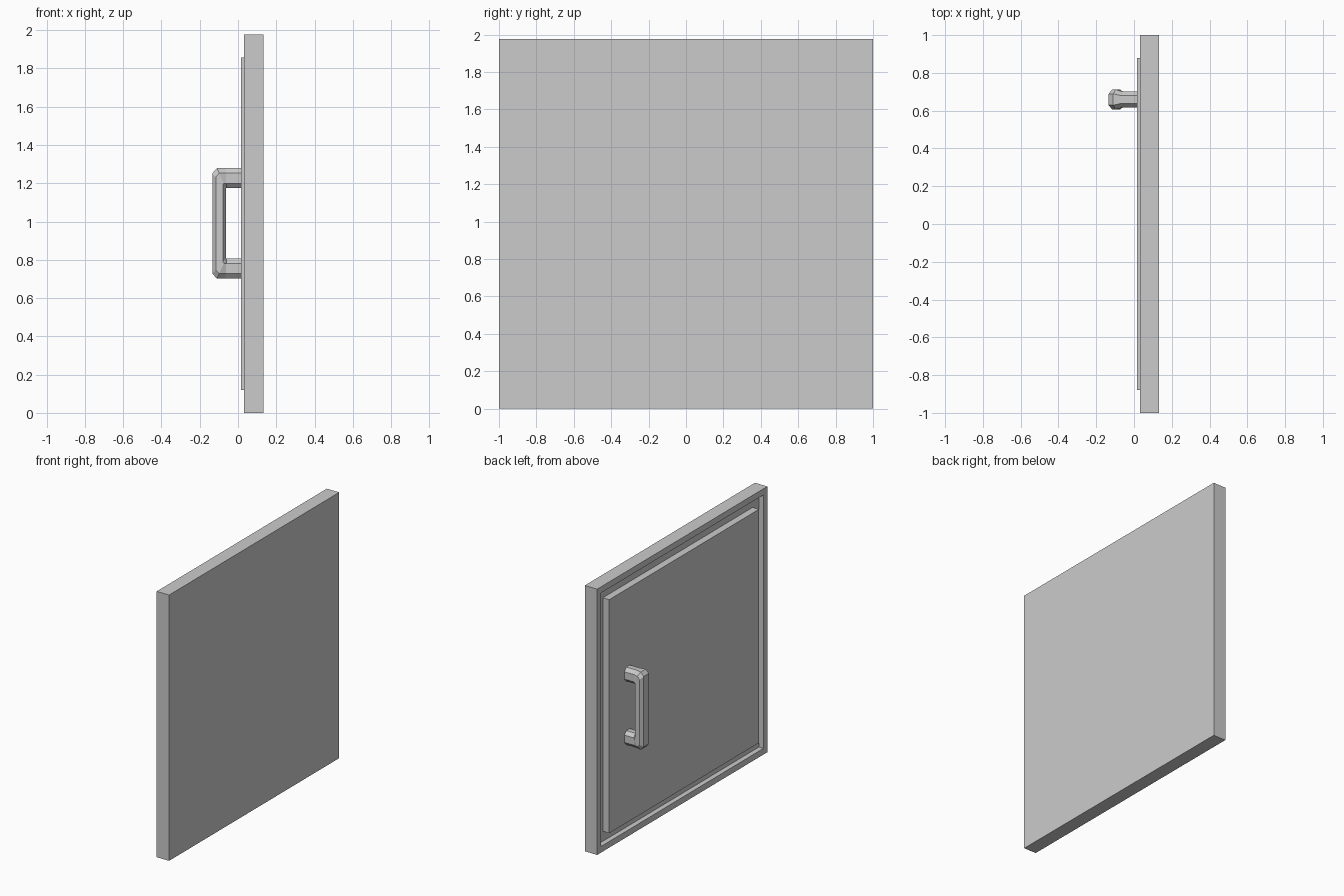
import bpy, bmesh

if "Cube" in bpy.data.objects:
    bpy.data.objects.remove(bpy.data.objects["Cube"])

H = 1.977           # overall height
FRONT, BACK = 0.031, 0.133
FLOOR = 0.068       # bottom of the recess
DOOR = 0.0155       # outer face of the door


def finish(name, bm):
    bmesh.ops.remove_doubles(bm, verts=bm.verts, dist=1e-5)
    bmesh.ops.recalc_face_normals(bm, faces=bm.faces)
    mesh = bpy.data.meshes.new(name)
    bm.to_mesh(mesh)
    bm.free()
    obj = bpy.data.objects.new(name, mesh)
    bpy.context.collection.objects.link(obj)
    return obj


def box(x0, x1, half_y, z0, z1):
    bm = bmesh.new()
    bmesh.ops.create_cube(bm, size=1)
    for v in bm.verts:
        v.co = (x0 if v.co.x < 0 else x1, half_y * 2 * v.co.y,
                z0 if v.co.z < 0 else z1)
    return bm


# Frame: slab with a rectangular recess on the -x side
bm = box(FRONT, BACK, 1.0, 0, H)
bm.normal_update()
face = min(bm.faces, key=lambda f: f.calc_center_median().x)
bmesh.ops.inset_region(bm, faces=[face], thickness=0.065)
rim = bmesh.ops.extrude_discrete_faces(bm, faces=[face])["faces"][0]
for v in rim.verts:
    v.co.x = FLOOR
finish("frame", bm)

# Door panel standing in the recess
finish("door_panel", box(DOOR, FLOOR, 0.88, 0.12, H - 0.12))

# Handle: octagonal section swept through two chamfered corners
Y, MID = 0.659, 0.99
ARM, GRIP = (0.043, 0.02), (0.053, 0.03)
# (outer x, z), (inner x, z), (half width, flat half width)
top = [((0.02, 0.289), (0.02, 0.184), ARM),
       ((-0.065, 0.289), (-0.06, 0.184), ARM),
       ((-0.11, 0.289), (-0.063, 0.184), GRIP),
       ((-0.134, 0.262), (-0.063, 0.184), GRIP)]
bottom = [((o[0], -o[1]), (i[0], -i[1]), w) for o, i, w in reversed(top)]
bm = bmesh.new()
rings = []
for (ox, oz), (ix, iz), (wide, flat) in top + bottom:
    section = [(0, flat), (0.25, wide), (0.77, wide), (1, flat),
               (1, -flat), (0.77, -wide), (0.25, -wide), (0, -flat)]
    rings.append([bm.verts.new((ox + t * (ix - ox), Y + w,
                                MID + oz + t * (iz - oz)))
                  for t, w in section])
for a, b in zip(rings, rings[1:]):
    for k in range(8):
        n = (k + 1) % 8
        bm.faces.new((a[k], a[n], b[n], b[k]))
bm.faces.new(rings[0])
bm.faces.new(rings[-1])
finish("handle", bm)
